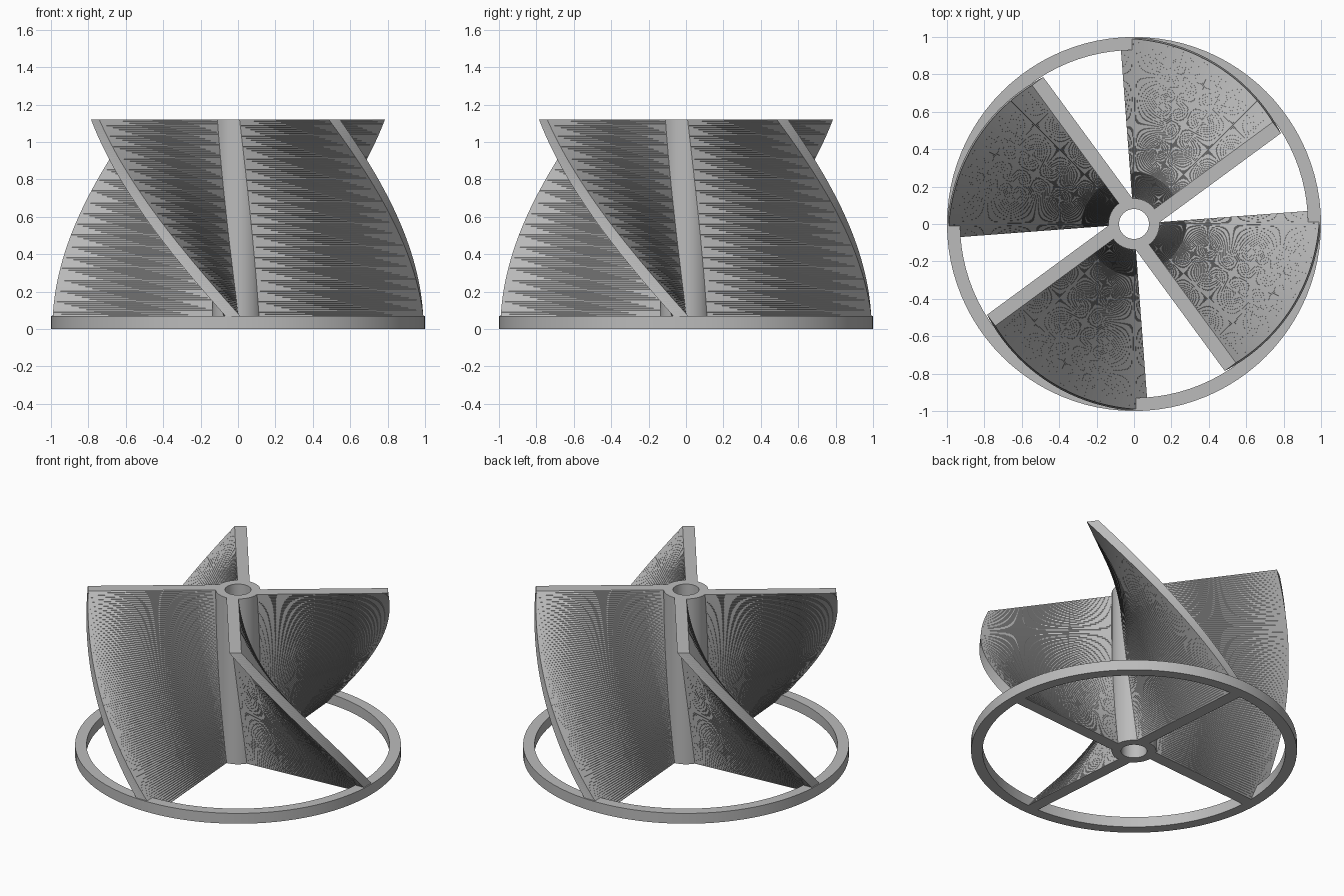
import bpy, bmesh, math
from mathutils import Matrix, Vector

if "Cube" in bpy.data.objects:
    bpy.data.objects.remove(bpy.data.objects["Cube"])

HEIGHT = 1.12
SLICES = 100
START, TWIST = math.radians(4.3), math.radians(-58)
TOP_SCALE = 0.925

grey = bpy.data.materials.new("light grey")
grey.diffuse_color = (0.5, 0.5, 0.5, 1)
grey.use_nodes = True
grey.node_tree.nodes["Principled BSDF"].inputs["Base Color"].default_value = grey.diffuse_color


def finish(name, bm):
    bmesh.ops.recalc_face_normals(bm, faces=bm.faces)
    mesh = bpy.data.meshes.new(name)
    bm.to_mesh(mesh)
    bm.free()
    mesh.materials.append(grey)
    obj = bpy.data.objects.new(name, mesh)
    bpy.context.collection.objects.link(obj)
    return obj


def tube(name, outer, inner, height, sides):
    """Upright tube made by sweeping a rectangular section around z."""
    bm = bmesh.new()
    section = [(outer, 0), (outer, height), (inner, height), (inner, 0)]
    loops = []
    for i in range(sides):
        a = 2 * math.pi * i / sides
        loops.append([bm.verts.new((r * math.cos(a), r * math.sin(a), z))
                      for r, z in section])
    for i in range(sides):
        p, q = loops[i], loops[(i + 1) % sides]
        for k in range(4):
            m = (k + 1) % 4
            bm.faces.new((p[k], q[k], q[m], p[m]))
    obj = finish(name, bm)
    bpy.context.view_layer.objects.active = obj
    obj.select_set(True)
    bpy.ops.object.shade_smooth_by_angle(angle=math.radians(30))
    obj.select_set(False)


def blade(name, turn):
    """Flat bar extruded upwards with a twist and a slight taper."""
    bm = bmesh.new()
    bar = [(0.1, -0.08), (0.995, -0.08), (0.995, 0), (0.1, 0)]
    rows = []
    for i in range(SLICES + 1):
        t = i / SLICES
        s = 1 + (TOP_SCALE - 1) * t
        rot = Matrix.Rotation(turn + START + TWIST * t, 3, 'Z')
        rows.append([bm.verts.new(rot @ Vector((x * s, y * s, HEIGHT * t)))
                     for x, y in bar])
    for low, high in zip(rows, rows[1:]):
        for k in range(4):
            m = (k + 1) % 4
            bm.faces.new((low[k], low[m], high[m]))
            bm.faces.new((low[k], high[m], high[k]))
    bm.faces.new(rows[0][::-1])
    bm.faces.new(rows[-1])
    finish(name, bm)


# Base ring and hollow hub
tube("base_ring", 1.0, 0.93, 0.07, 96)
tube("hub", 0.137, 0.08, HEIGHT, 64)

# Four twisted blades
for n in range(4):
    blade(f"blade_{n + 1}", n * math.pi / 2)
